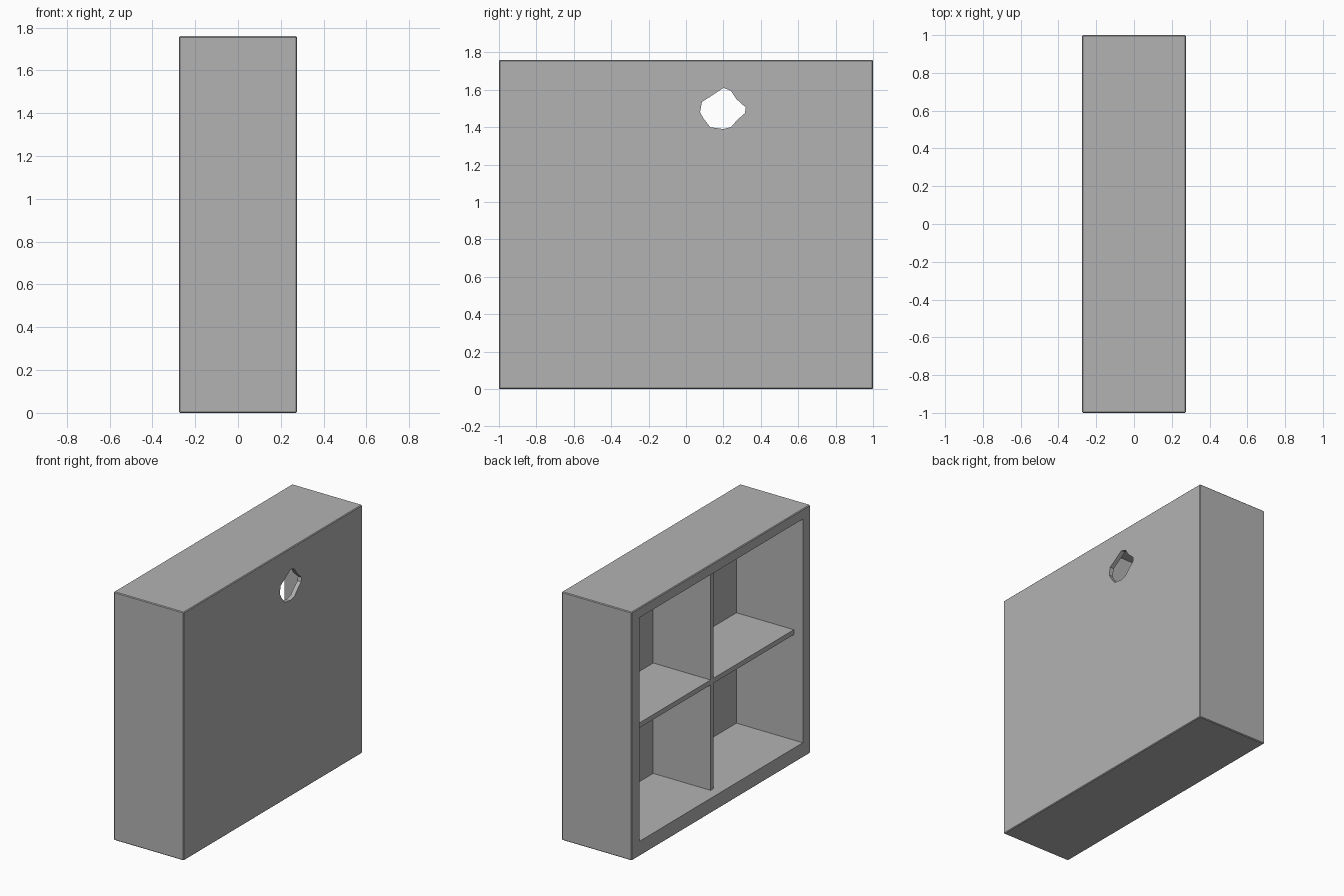
import bpy
import bmesh
from mathutils import Vector

cube = bpy.data.objects.get("Cube")
if cube:
    bpy.data.objects.remove(cube, do_unlink=True)

grey = bpy.data.materials.new("plain_grey")
grey.use_nodes = True
COLOUR = (0.45, 0.45, 0.45, 1)
grey.diffuse_color = COLOUR
grey.node_tree.nodes["Principled BSDF"].inputs["Base Color"].default_value = COLOUR


def add_object(name, bm):
    bmesh.ops.recalc_face_normals(bm, faces=bm.faces)
    mesh = bpy.data.meshes.new(name)
    bm.to_mesh(mesh)
    bm.free()
    mesh.materials.append(grey)
    obj = bpy.data.objects.new(name, mesh)
    bpy.context.collection.objects.link(obj)
    return obj


def box(name, low, high, bevel=0):
    """Box between two opposite corners, with optional chamfered edges."""
    low, high = Vector(low), Vector(high)
    bm = bmesh.new()
    bmesh.ops.create_cube(bm, size=1)
    for v in bm.verts:
        v.co = (low + high) / 2 + v.co * (high - low)
    if bevel:
        bmesh.ops.bevel(bm, geom=bm.edges[:], offset=bevel, segments=1, affect='EDGES')
    return add_object(name, bm)


def prism(name, outline, x0, x1):
    """Extrude a (y, z) outline along x."""
    bm = bmesh.new()
    face = bm.faces.new([bm.verts.new((x0, y, z)) for y, z in outline])
    grown = bmesh.ops.extrude_face_region(bm, geom=[face])["geom"]
    moved = [g for g in grown if isinstance(g, bmesh.types.BMVert)]
    bmesh.ops.translate(bm, verts=moved, vec=(x1 - x0, 0, 0))
    return add_object(name, bm)


def cut(target, cutter):
    """Subtract the cutter for good, then discard it."""
    cutter.hide_render = True
    mod = target.modifiers.new("cut", 'BOOLEAN')
    mod.operation = 'DIFFERENCE'
    mod.solver = 'EXACT'
    mod.object = cutter
    bpy.context.view_layer.objects.active = target
    bpy.ops.object.modifier_apply(modifier=mod.name)
    bpy.data.objects.remove(cutter, do_unlink=True)


# Overall size, opening and shelf setback
DEPTH, HEIGHT = 0.275, 1.76
BACK = 0.245
SIDE, FLOOR, CEILING = 0.915, 0.105, 1.69
EDGE = -0.205
BOARD = 0.0175
SHELF_Z = 0.87

# Outer case, hollowed from the -x side
case = box("cabinet_case", (-DEPTH, -1, 0), (DEPTH, 1, HEIGHT), bevel=0.005)
cut(case, box("cavity", (-DEPTH - 0.1, -SIDE, FLOOR), (BACK, SIDE, CEILING)))

# Irregular hole through the closed panel
hole = [(0.2, 1.61), (0.24, 1.595), (0.27, 1.55), (0.32, 1.505), (0.315, 1.475),
        (0.275, 1.44), (0.24, 1.4), (0.2, 1.39), (0.13, 1.4), (0.095, 1.445),
        (0.075, 1.48), (0.085, 1.535), (0.14, 1.57)]
cut(case, prism("hole_cutter", hole, BACK - 0.05, DEPTH + 0.1))

# Upright divider and the two shelf halves beside it
box("upright_divider", (EDGE, -BOARD, FLOOR), (BACK, BOARD, CEILING))
for name, y0, y1 in (("shelf_near_front", -SIDE, -BOARD), ("shelf_near_rear", BOARD, SIDE)):
    box(name, (EDGE, y0, SHELF_Z - BOARD), (BACK, y1, SHELF_Z + BOARD))
